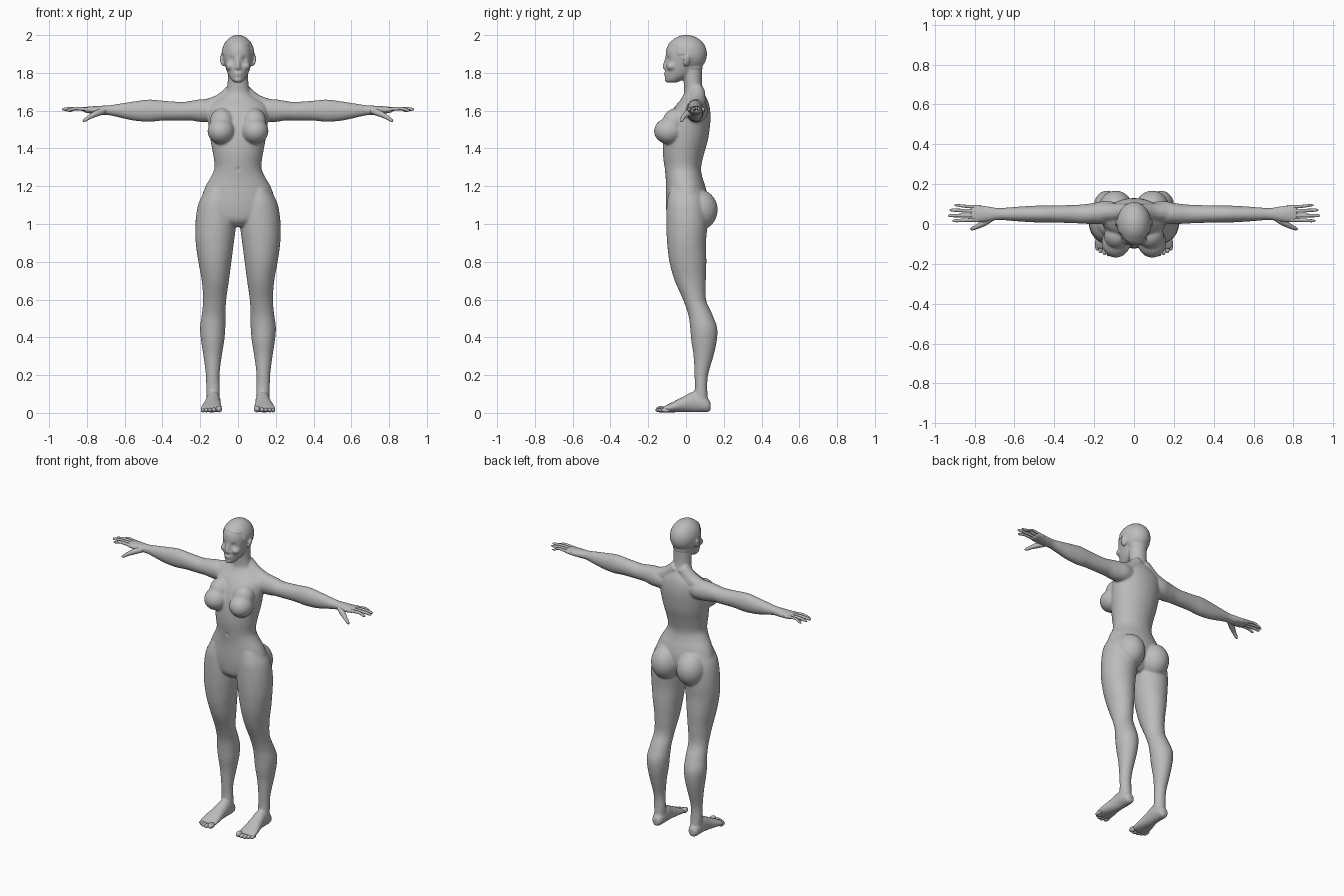
import bpy, bmesh, math
from mathutils import Matrix, Vector

skin = bpy.data.materials.new("plain grey")
skin.diffuse_color = (0.5, 0.5, 0.5, 1)


def spline(rows, steps=5):
    """Catmull-Rom interpolation through rows of numbers."""
    out = []
    for i in range(len(rows) - 1):
        p = [rows[max(i - 1, 0)], rows[i], rows[i + 1], rows[min(i + 2, len(rows) - 1)]]
        for s in range(steps):
            t = s / steps
            out.append([0.5 * (2 * b + (c - a) * t + (2 * a - 5 * b + 4 * c - d) * t * t
                               + (3 * b - a - 3 * c + d) * t ** 3) for a, b, c, d in zip(*p)])
    return out + [list(rows[-1])]


def loft(bm, axis, rows, side=1, n=32, steps=5):
    """Oval sections (position, centre a, centre b, radius a, radius b) along an axis."""
    rings = []
    for t, ca, cb, ra, rb in spline(rows, steps):
        ring = []
        for k in range(n):
            a = 2 * math.pi * k / n
            p, q = ca + ra * math.cos(a), cb + rb * math.sin(a)
            x, y, z = {"x": (t, p, q), "y": (p, t, q), "z": (p, q, t)}[axis]
            ring.append(bm.verts.new((x * side, y, z)))
        rings.append(ring)
    faces = [bm.faces.new(rings[0]), bm.faces.new(rings[-1])]
    for r, s in zip(rings, rings[1:]):
        faces += [bm.faces.new((r[k], r[(k + 1) % n], s[(k + 1) % n], s[k])) for k in range(n)]
    bmesh.ops.recalc_face_normals(bm, faces=faces)


def ball(bm, centre, radii, rot=(0, 0, 0)):
    m = Matrix.Translation(centre)
    for ang, ax in zip(rot, "XYZ"):
        m = m @ Matrix.Rotation(ang, 4, ax)
    bmesh.ops.create_uvsphere(bm, u_segments=24, v_segments=16, radius=1,
                              matrix=m @ Matrix.Diagonal((*radii, 1)))


def tube(bm, points, n=12):
    """Rounded limb through points (x, y, z, radius)."""
    pts = spline(points, 4)
    rings = []
    for i, p in enumerate(pts):
        d = Vector(pts[min(i + 1, len(pts) - 1)][:3]) - Vector(pts[max(i - 1, 0)][:3])
        q = d.to_track_quat("Z", "Y")
        rings.append([bm.verts.new(Vector(p[:3]) + q @ Vector(
            (p[3] * math.cos(2 * math.pi * k / n), p[3] * math.sin(2 * math.pi * k / n), 0)))
            for k in range(n)])
    faces = [bm.faces.new(rings[0]), bm.faces.new(rings[-1])]
    for r, s in zip(rings, rings[1:]):
        faces += [bm.faces.new((r[k], r[(k + 1) % n], s[(k + 1) % n], s[k])) for k in range(n)]
    bmesh.ops.recalc_face_normals(bm, faces=faces)


def finish(bm, name):
    me = bpy.data.meshes.new(name)
    bm.to_mesh(me)
    bm.free()
    me.materials.append(skin)
    me.shade_smooth()
    ob = bpy.data.objects.new(name, me)
    bpy.context.collection.objects.link(ob)
    return ob


bm = bmesh.new()

# torso and neck: height, half width, front y, back y
torso = [(0.985, .05, -.06, .05), (1.02, .13, -.095, .085), (1.08, .19, -.105, .11),
         (1.14, .192, -.107, .115), (1.20, .172, -.106, .102), (1.25, .143, -.108, .086),
         (1.30, .124, -.114, .08), (1.37, .132, -.122, .095), (1.44, .145, -.12, .115),
         (1.51, .155, -.108, .126), (1.57, .16, -.088, .13), (1.62, .155, -.06, .125),
         (1.65, .125, -.035, .117), (1.675, .085, -.018, .105), (1.70, .063, -.01, .092),
         (1.75, .055, -.012, .085), (1.82, .055, -.02, .085), (1.88, .055, -.03, .08)]
loft(bm, "z", [(z, 0, (f + b) / 2, w, (b - f) / 2) for z, w, f, b in torso], n=48)

# skull, face, nose, lips, chin
ball(bm, (0, .002, 1.9), (.083, .106, .097))
face = [(1.748, .018, -.098, -.05), (1.762, .035, -.108, -.02), (1.79, .052, -.11, .03),
        (1.83, .066, -.108, .06), (1.87, .074, -.107, .07), (1.91, .075, -.107, .07),
        (1.945, .066, -.097, .06), (1.97, .045, -.07, .04)]
loft(bm, "z", [(z, 0, (f + b) / 2, w, (b - f) / 2) for z, w, f, b in face])
tube(bm, [(0, -.1, 1.89, .008), (0, -.107, 1.86, .01), (0, -.113, 1.832, .012), (0, -.106, 1.82, .009)])
ball(bm, (0, -.107, 1.798), (.022, .01, .006))
ball(bm, (0, -.106, 1.787), (.02, .01, .006))
ball(bm, (0, -.1, 1.763), (.02, .013, .013))

for s in (-1, 1):
    # ears, nostrils and cheeks
    ball(bm, (s * .085, .004, 1.865), (.009, .02, .034), (-.25, s * .2, s * .35))
    ball(bm, (s * .011, -.108, 1.826), (.008, .009, .007))
    ball(bm, (s * .04, -.075, 1.835), (.026, .03, .022))
    # collar slope, bust, buttocks
    tube(bm, [(s * .02, .06, 1.71, .04), (s * .09, .06, 1.645, .045), (s * .18, .058, 1.612, .045)])
    ball(bm, (s * .088, -.088, 1.492), (.073, .082, .07), (0, 0, s * .25))
    ball(bm, (s * .085, -.06, 1.54), (.065, .065, .075), (-.45, 0, 0))
    ball(bm, (s * .092, .068, 1.075), (.09, .1, .108))
    # leg: height, inner x, outer x, front y, back y
    leg = [(1.19, .04, .165, -.085, .08), (1.12, .02, .205, -.1, .1), (1.05, .01, .221, -.104, .11),
           (.98, .012, .226, -.104, .112), (.9, .022, .224, -.1, .106), (.8, .035, .21, -.088, .108),
           (.7, .048, .192, -.06, .105), (.6, .062, .185, -.016, .106), (.52, .066, .192, .012, .14),
           (.45, .067, .201, .022, .165), (.38, .073, .195, .028, .163), (.3, .086, .183, .04, .145),
           (.2, .098, .17, .045, .117), (.12, .096, .168, .046, .113), (.04, .098, .164, .03, .12)]
    loft(bm, "z", [(z, (i + o) / 2, (f + b) / 2, (o - i) / 2, (b - f) / 2)
                   for z, i, o, f, b in leg], s)
    # foot
    loft(bm, "y", [(.13, .131, .035, .018, .022), (.115, .131, .04, .032, .036),
                   (.08, .131, .052, .038, .049), (.04, .131, .058, .039, .055),
                   (-.01, .135, .046, .044, .043), (-.06, .139, .033, .053, .03),
                   (-.1, .141, .023, .057, .02), (-.125, .138, .017, .05, .012)], s)
    # arm and palm
    loft(bm, "x", [(.08, .06, 1.6, .045, .05), (.14, .058, 1.6, .058, .06), (.2, .053, 1.6, .053, .06),
                   (.25, .05, 1.6, .049, .052), (.3, .05, 1.597, .046, .049), (.4, .05, 1.6, .043, .053),
                   (.47, .05, 1.6, .043, .059), (.55, .05, 1.598, .039, .051),
                   (.62, .05, 1.6, .034, .038), (.68, .05, 1.602, .03, .027),
                   (.73, .05, 1.602, .038, .024), (.79, .052, 1.604, .045, .018),
                   (.82, .054, 1.605, .04, .012)], s)

# blend the parts into one skin
raw = finish(bm, "raw_body")
mod = raw.modifiers.new("fuse", "REMESH")
mod.mode, mod.voxel_size = "VOXEL", 0.0058
mod = raw.modifiers.new("soften", "SMOOTH")
mod.factor, mod.iterations = 0.5, 9
dg = bpy.context.evaluated_depsgraph_get()
bm = bmesh.new()
bm.from_mesh(raw.evaluated_get(dg).to_mesh())
bpy.data.objects.remove(raw)
bm.normal_update()

# eye sockets, navel, and the raised cropped hair
dents = [((.033, -.095, 1.873), .014, .008), ((-.033, -.095, 1.873), .014, .008),
         ((0, -.108, 1.29), .01, .006)]
for v in bm.verts:
    p = v.co.copy()
    for c, r, depth in dents:
        v.co.y += depth * math.exp(-((p - Vector(c)).length / r) ** 2)
    line = 1.953 - .15 * abs(p.x) if p.y < -.045 else 1.895 if p.y < .025 else 1.822
    if p.z > line and abs(p.x) < .087:
        v.co += v.normal * .004
body = finish(bm, "body")

# fingers and thumbs: base y, tip x, tip y, tip z, radius
bm = bmesh.new()
for s in (-1, 1):
    for by, tx, ty, tz, r in ((.02, .91, .016, 1.602, .0095), (.043, .933, .042, 1.608, .01),
                              (.066, .925, .07, 1.606, .0095), (.087, .9, .094, 1.598, .008)):
        tube(bm, [(s * .77, by, 1.605, r), (s * .82, by, 1.609, r), (s * (.82 + tx) / 2, (by + ty) / 2, 1.611, r * .9),
                  (s * (tx - .012), ty, tz, r * .75), (s * tx, ty, tz, r * .3)])
    tube(bm, [(s * .71, .035, 1.6, .018), (s * .75, .008, 1.585, .017), (s * .785, -.012, 1.567, .012),
              (s * .81, -.023, 1.55, .009), (s * .82, -.027, 1.544, .004)])
finish(bm, "fingers")

# toes
bm = bmesh.new()
for s in (-1, 1):
    for x, y, r in ((.101, -.132, .017), (.127, -.136, .0125), (.148, -.131, .012),
                    (.168, -.121, .0115), (.185, -.107, .011)):
        ball(bm, (s * x, y, r + .003), (r, .026, r))
finish(bm, "toes")
